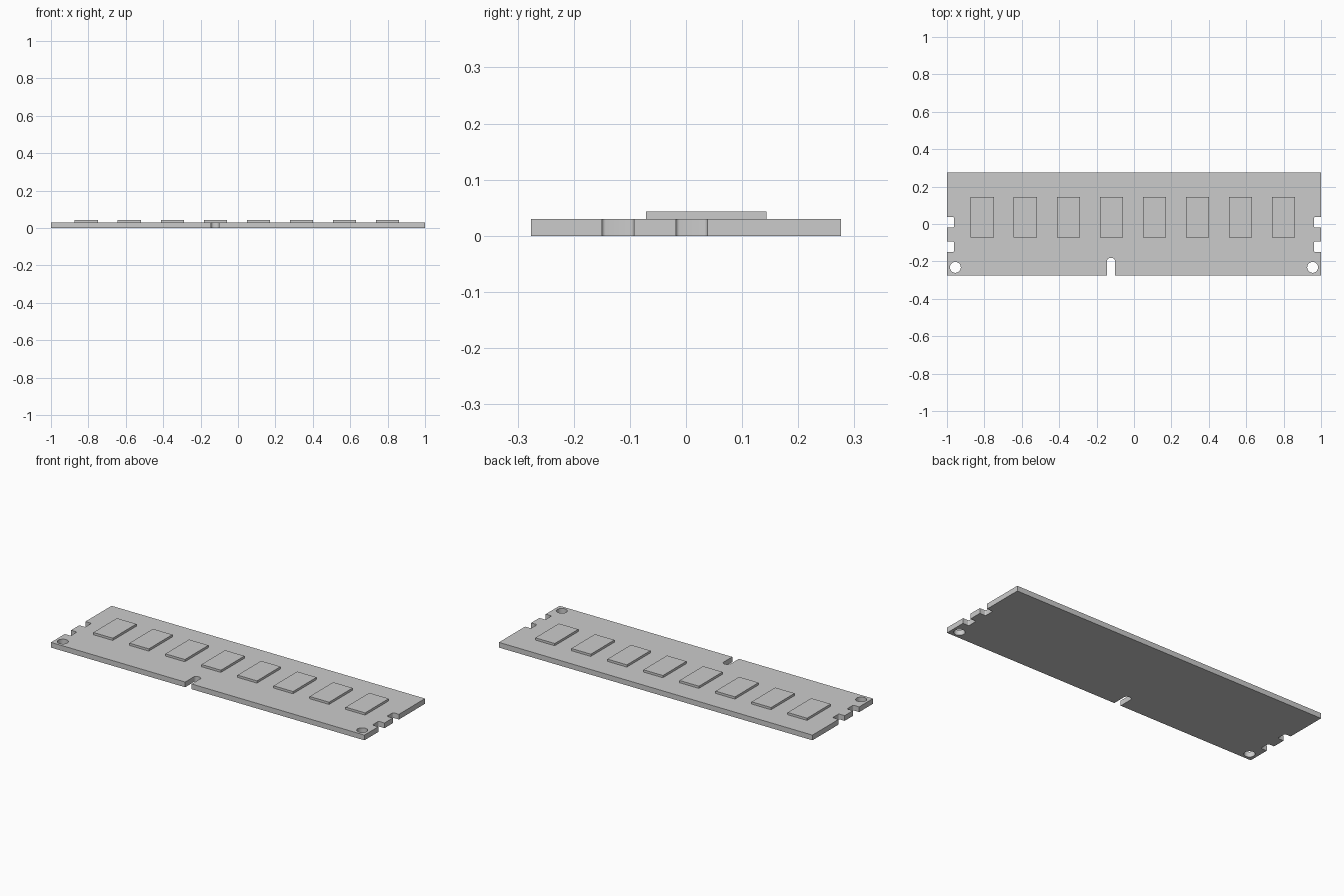
import bpy
import bmesh
from math import cos, sin, pi, radians

if "Cube" in bpy.data.objects:
    bpy.data.objects.remove(bpy.data.objects["Cube"])

HALF_X, HALF_Y, THICK = 1.0, 0.276, 0.03


def arc(cx, cy, r, a0, a1, n):
    """Points along an arc, angles in degrees."""
    return [(cx + r * cos(radians(a0 + (a1 - a0) * i / n)),
             cy + r * sin(radians(a0 + (a1 - a0) * i / n))) for i in range(n + 1)]


def side_notch(y0, y1, depth=0.038, r=0.007):
    """Latch notch in the right edge, listed from bottom to top."""
    x = HALF_X - depth
    return ([(HALF_X, y0)] + arc(x + r, y0 + r, r, 270, 180, 4)
            + arc(x + r, y1 - r, r, 180, 90, 4) + [(HALF_X, y1)])


def key_notch(x0, x1, top, r=0.016):
    """Keying slot in the front edge, listed from left to right."""
    return ([(x0, -HALF_Y)] + arc(x0 + r, top - r, r, 180, 90, 6)
            + arc(x1 - r, top - r, r, 90, 0, 6) + [(x1, -HALF_Y)])


def add_loop(curve, pts):
    s = curve.splines.new('POLY')
    s.points.add(len(pts) - 1)
    for p, (x, y) in zip(s.points, pts):
        p.co = (x, y, 0, 1)
    s.use_cyclic_u = True


# circuit board: outline with notches, plus two round holes
right = ([(HALF_X, -HALF_Y)] + side_notch(-0.15, -0.093)
         + side_notch(-0.018, 0.038) + [(HALF_X, HALF_Y)])
left = [(-x, y) for x, y in reversed(right)]
curve = bpy.data.curves.new("circuit_board", 'CURVE')
curve.dimensions = '2D'
curve.fill_mode = 'BOTH'
curve.extrude = THICK / 2
add_loop(curve, key_notch(-0.144, -0.102, -0.182) + right + left)
for side in (-1, 1):
    add_loop(curve, arc(side * 0.955, -0.232, 0.029, 0, 360, 32)[:-1])

board = bpy.data.objects.new("circuit_board", curve)
bpy.context.collection.objects.link(board)
board.location.z = THICK / 2
bpy.context.view_layer.objects.active = board
board.select_set(True)
bpy.ops.object.convert(target='MESH')
board = bpy.context.object
bm = bmesh.new()
bm.from_mesh(board.data)
bmesh.ops.remove_doubles(bm, verts=bm.verts, dist=1e-5)
bmesh.ops.recalc_face_normals(bm, faces=bm.faces)
bm.to_mesh(board.data)
bm.free()
bpy.ops.object.shade_smooth_by_angle(angle=radians(30))

# row of eight memory chips
Z0, Z1 = THICK - 0.005, 0.043
for i in range(8):
    bpy.ops.mesh.primitive_cube_add(
        size=1, location=(-0.811 + i * 0.23, 0.036, (Z0 + Z1) / 2))
    chip = bpy.context.object
    chip.name = f"memory_chip_{i + 1}"
    chip.scale = (0.124, 0.215, Z1 - Z0)
